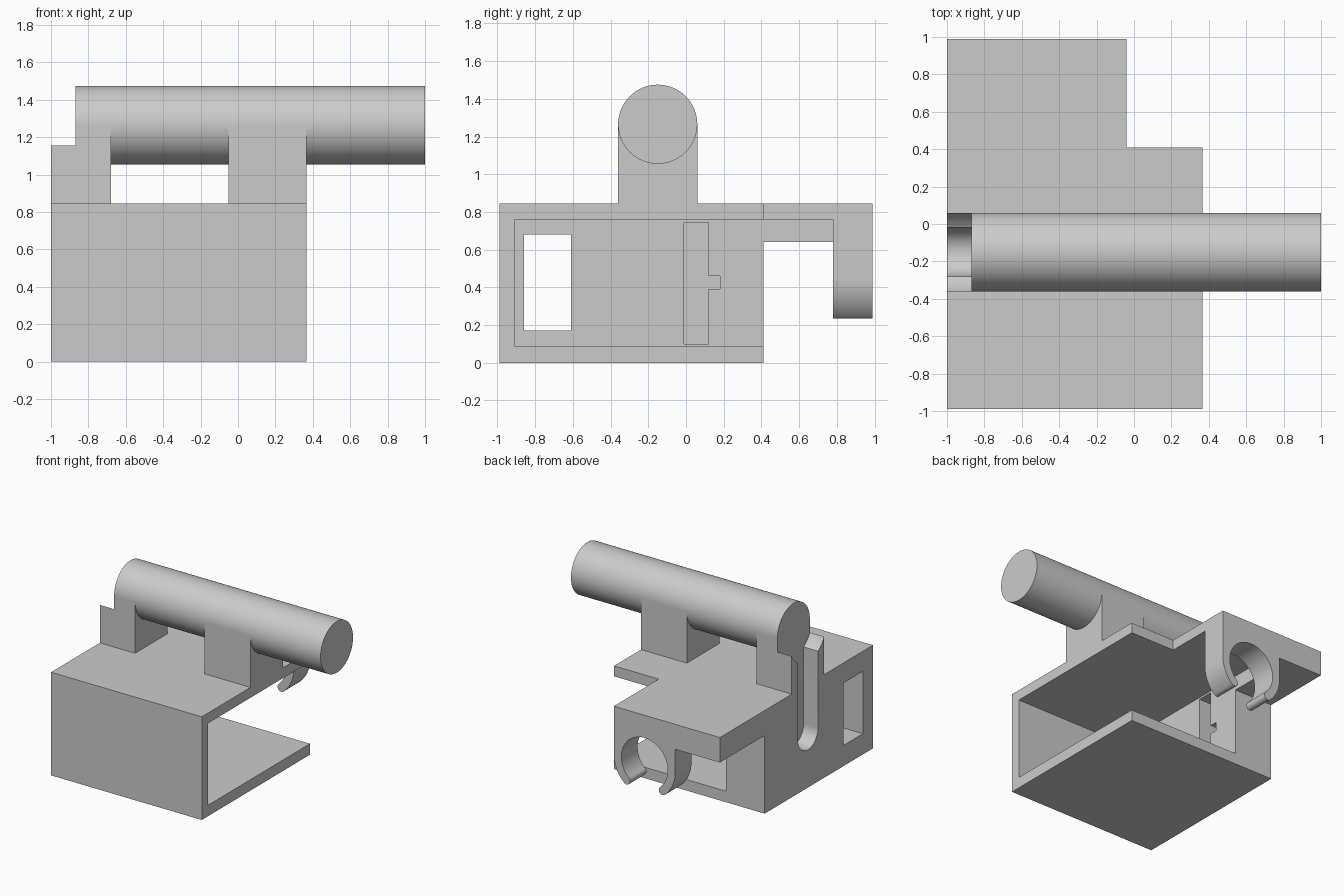
import bpy
import bmesh
from math import sin, cos, radians
from mathutils import Vector

cube = bpy.data.objects.get("Cube")
if cube:
    bpy.data.objects.remove(cube, do_unlink=True)

grey = bpy.data.materials.new("light_grey")
grey.diffuse_color = (0.6, 0.6, 0.6, 1)
grey.use_nodes = True
grey.node_tree.nodes["Principled BSDF"].inputs["Base Color"].default_value = (0.6, 0.6, 0.6, 1)


def prism(name, points, axis, start, end):
    """Extrude a 2D outline along x (points are y, z) or along y (points are x, z)."""
    bm = bmesh.new()
    place = (lambda a, b: (start, a, b)) if axis == "x" else (lambda a, b: (a, start, b))
    face = bm.faces.new([bm.verts.new(place(a, b)) for a, b in points])
    geom = bmesh.ops.extrude_face_region(bm, geom=[face])["geom"]
    shift = Vector((end - start, 0, 0)) if axis == "x" else Vector((0, end - start, 0))
    bmesh.ops.translate(bm, vec=shift, verts=[g for g in geom if isinstance(g, bmesh.types.BMVert)])
    bmesh.ops.recalc_face_normals(bm, faces=bm.faces)
    mesh = bpy.data.meshes.new(name)
    bm.to_mesh(mesh)
    bm.free()
    mesh.materials.append(grey)
    obj = bpy.data.objects.new(name, mesh)
    bpy.context.collection.objects.link(obj)
    return obj


def box(name, x, y, z):
    outline = [(y[0], z[0]), (y[1], z[0]), (y[1], z[1]), (y[0], z[1])]
    return prism(name, outline, "x", x[0], x[1])


def arc(centre, radius, first, last, steps):
    angles = [radians(first + (last - first) * i / steps) for i in range(steps + 1)]
    return [(centre[0] + radius * cos(a), centre[1] + radius * sin(a)) for a in angles]


def combine(target, tool, operation):
    mod = target.modifiers.new("cut", "BOOLEAN")
    mod.operation = operation
    mod.solver = "EXACT"
    mod.object = tool
    bpy.context.view_layer.objects.active = target
    bpy.ops.object.modifier_apply(modifier=mod.name)
    bpy.data.objects.remove(tool, do_unlink=True)


def smooth(obj):
    bpy.ops.object.select_all(action="DESELECT")
    obj.select_set(True)
    bpy.context.view_layer.objects.active = obj
    bpy.ops.object.shade_smooth_by_angle(angle=radians(30))


ROD_Y, ROD_Z, ROD_R = -0.15, 1.265, 0.21
REST_Y = (ROD_Y - ROD_R, ROD_Y + ROD_R)
STOP_X = -0.87

# Housing: a solid block hollowed out, with a thick side wall and an overhanging tail
housing = box("housing", (-1, 0.365), (-0.99, 0.99), (0, 0.845))
cuts = [
    ((-0.65, 1.2), (-0.91, 0.78), (0.09, 0.76)),      # cavity
    ((-1.2, 1.2), (0.41, 1.2), (-0.2, 0.64)),         # space below the tail
    ((-0.04, 1.2), (0.41, 1.2), (-0.2, 1.2)),         # corner notch
    ((-0.595, 1.2), (0.78, 1.2), (-0.2, 1.2)),        # seat for the clip
    ((-1.2, -0.5), (-0.86, -0.61), (0.17, 0.68)),     # side window
]
for x, y, z in cuts:
    combine(housing, box("cutter", x, y, z), "DIFFERENCE")

# Recess with a small side tab on the inner face of the thick wall
recess = [(-0.01, 0.1), (0.12, 0.1), (0.12, 0.39), (0.18, 0.39),
          (0.18, 0.46), (0.12, 0.46), (0.12, 0.745), (-0.01, 0.745)]
combine(housing, prism("cutter", recess, "x", -0.85, -0.5), "DIFFERENCE")

# Rod rests
for x in ((-1, -0.68), (-0.05, 0.365)):
    combine(housing, box("rest", x, REST_Y, (0.8, ROD_Z)), "UNION")

# Rounded groove and vertical slot at the outer end of the first rest
groove = arc((ROD_Y, ROD_Z), 0.237, 0, 360, 64)[:-1]
combine(housing, prism("cutter", groove, "x", -1.2, STOP_X), "DIFFERENCE")
slot = arc((ROD_Y, 0.44), 0.13, 180, 360, 24) + [(ROD_Y + 0.13, 1.2), (ROD_Y - 0.13, 1.2)]
combine(housing, prism("cutter", slot, "x", -1.2, STOP_X), "DIFFERENCE")
smooth(housing)

# Rod
rod = prism("rod", arc((ROD_Y, ROD_Z), ROD_R, 0, 360, 64)[:-1], "x", STOP_X, 1)
smooth(rod)

# Clip: open ring with rounded tips hanging from the tail
centre, inner, outer, tip = (-0.3175, 0.45), 0.21, 0.2775, 48
middle, half = (inner + outer) / 2, (outer - inner) / 2


def tip_centre(angle):
    return (centre[0] + middle * cos(radians(angle)), centre[1] + middle * sin(radians(angle)))


outline = arc(centre, outer, -tip, 0, 12)
outline += [(centre[0] + outer, 0.845), (centre[0] - outer, 0.845)]
outline += arc(centre, outer, 180, 180 + tip, 12)
outline += arc(tip_centre(180 + tip), half, 180 + tip, 360 + tip, 10)[1:-1]
outline += arc(centre, inner, 180 + tip, -tip, 48)
outline += arc(tip_centre(-tip), half, 180 - tip, 360 - tip, 10)[1:-1]
clip = prism("clip", outline, "y", 0.78, 0.99)
smooth(clip)
